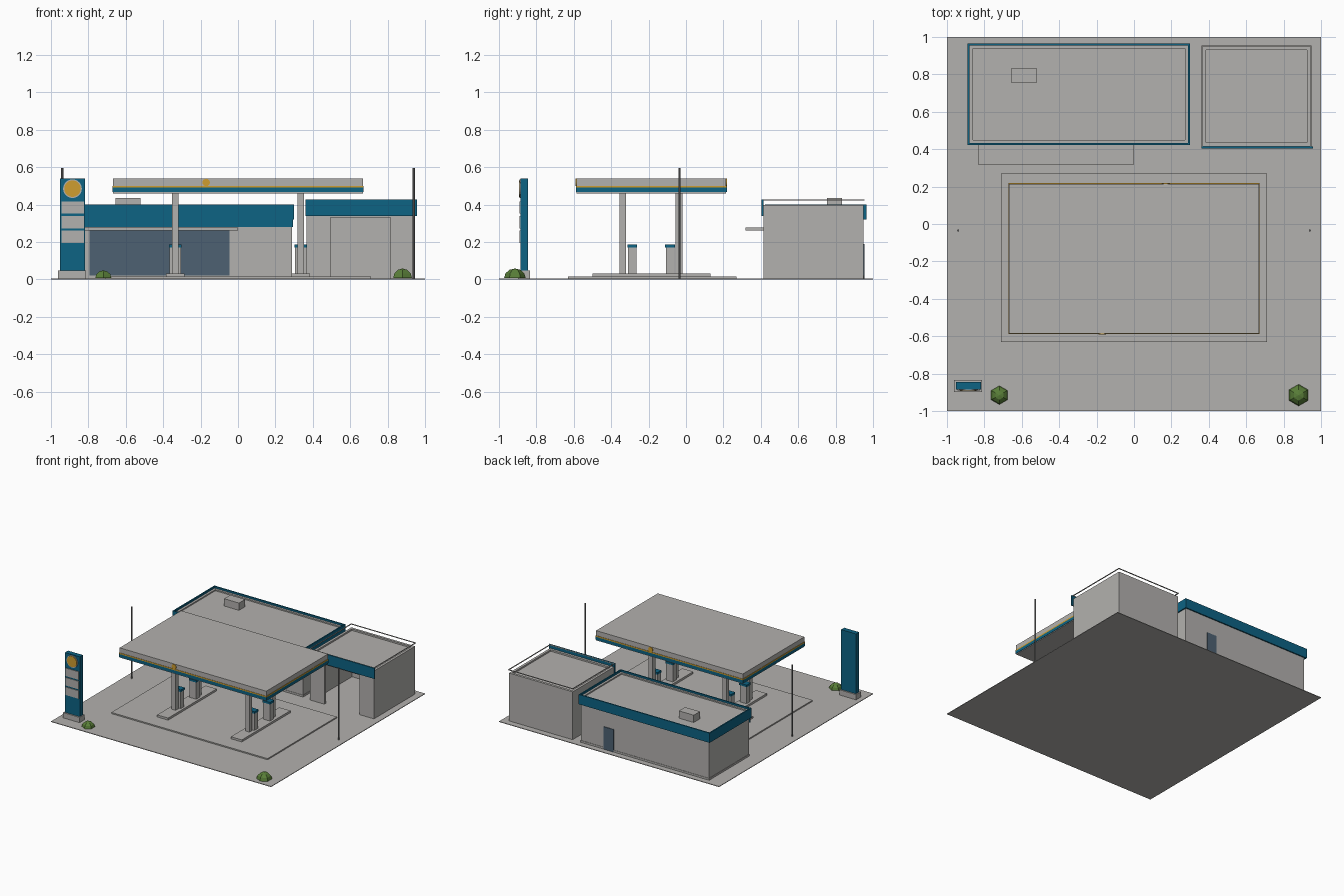
import bpy, bmesh, math
from mathutils import Vector

cube = bpy.data.objects.get("Cube")
if cube:
    bpy.data.objects.remove(cube, do_unlink=True)


def material(name, rgb):
    m = bpy.data.materials.new(name)
    m.use_nodes = True
    m.diffuse_color = (*rgb, 1)
    m.node_tree.nodes["Principled BSDF"].inputs["Base Color"].default_value = (*rgb, 1)
    return m


GREY = material("concrete grey", (0.45, 0.44, 0.425))
POLE = material("pole grey", (0.2, 0.2, 0.2))
BLUE = material("trim blue", (0.004, 0.125, 0.23))
GOLD = material("gold", (0.62, 0.34, 0.03))
GLASS = material("window glass", (0.075, 0.12, 0.17))
GREEN = material("leaf green", (0.1, 0.21, 0.04))


def finish(name, bm, mat):
    mesh = bpy.data.meshes.new(name)
    bm.to_mesh(mesh)
    bm.free()
    mesh.materials.append(mat)
    ob = bpy.data.objects.new(name, mesh)
    bpy.context.collection.objects.link(ob)
    return ob


def add_box(bm, x, y, z):
    """Add a box given its (low, high) range on each axis."""
    verts = bmesh.ops.create_cube(bm, size=1)["verts"]
    for v in verts:
        v.co = Vector([lo + (c + 0.5) * (hi - lo) for c, (lo, hi) in zip(v.co, (x, y, z))])


def box(name, mat, x, y, z):
    bm = bmesh.new()
    add_box(bm, x, y, z)
    return finish(name, bm, mat)


def ring(name, mat, x, y, z, t):
    """Rectangular frame of wall thickness t, inside the given ranges."""
    bm = bmesh.new()
    for side in ((y[0], y[0] + t), (y[1] - t, y[1])):
        add_box(bm, x, side, z)
    for side in ((x[0], x[0] + t), (x[1] - t, x[1])):
        add_box(bm, side, (y[0] + t, y[1] - t), z)
    return finish(name, bm, mat)


def cylinder(name, mat, loc, radius, depth, sides, facing_y=False):
    bm = bmesh.new()
    bmesh.ops.create_cone(bm, cap_ends=True, segments=sides, radius1=radius,
                          radius2=radius, depth=depth)
    ob = finish(name, bm, mat)
    ob.location = loc
    if facing_y:
        ob.rotation_euler.x = math.pi / 2
    return ob


def bush(name, x, y, radius, height):
    bm = bmesh.new()
    bmesh.ops.create_uvsphere(bm, u_segments=6, v_segments=6, radius=1)
    floor = [v for v in bm.verts if v.co.z < -0.1]
    bmesh.ops.delete(bm, geom=floor, context="VERTS")
    bmesh.ops.scale(bm, vec=(radius, radius, height), verts=bm.verts)
    ob = finish(name, bm, GREEN)
    ob.location = (x, y, 0.006)


# Ground and forecourt
box("ground", GREY, (-1, 1), (-1, 1), (0, 0.005))
box("forecourt_slab", GREY, (-0.71, 0.71), (-0.63, 0.27), (0.005, 0.015))

# Pump islands, columns and pumps
for side, sx in (("right", -0.335), ("left", 0.335)):
    box(f"{side}_island", GREY, (sx - 0.05, sx + 0.05), (-0.5, 0.13), (0.015, 0.032))
    for place, cy, py in (("front", -0.338, -0.287), ("back", -0.038, -0.085)):
        box(f"{side}_{place}_column", GREY, (sx - 0.018, sx + 0.018),
            (cy - 0.018, cy + 0.018), (0.03, 0.465))
        box(f"{side}_{place}_pump", GREY, (sx - 0.031, sx + 0.031),
            (py - 0.023, py + 0.023), (0.03, 0.17))
        box(f"{side}_{place}_pump_cap", BLUE, (sx - 0.034, sx + 0.034),
            (py - 0.026, py + 0.026), (0.17, 0.187))

# Canopy with blue band, gold stripe and round badges
cx, cy = (-0.667, 0.667), (-0.585, 0.215)
box("canopy", GREY, cx, cy, (0.46, 0.54))
wide = [(lo - 0.003, hi + 0.003) for lo, hi in (cx, cy)]
ring("canopy_band", BLUE, *wide, (0.466, 0.49), 0.004)
ring("canopy_stripe", GOLD, *wide, (0.49, 0.5), 0.004)
cylinder("canopy_front_badge", GOLD, (-0.17, cy[0] - 0.002, 0.518), 0.02, 0.006, 24, True)
cylinder("canopy_back_badge", GOLD, (0.17, cy[1] + 0.002, 0.518), 0.02, 0.006, 24, True)

# Shop
box("shop_walls", GREY, (-0.875, 0.29), (0.43, 0.95), (0.005, 0.375))
ring("shop_parapet", GREY, (-0.88, 0.29), (0.43, 0.955), (0.36, 0.385), 0.018)
ring("shop_fascia", BLUE, (-0.89, 0.3), (0.422, 0.965), (0.32, 0.4), 0.01)
box("shop_front_fascia", BLUE, (-0.883, 0.293), (0.422, 0.432), (0.28, 0.33))
box("shop_plinth", GREY, (-0.878, 0.293), (0.427, 0.953), (0.005, 0.02))
box("shop_window", GLASS, (-0.795, -0.045), (0.425, 0.432), (0.02, 0.265))
box("shop_back_door", GLASS, (-0.01, 0.08), (0.948, 0.955), (0.005, 0.19))
box("shop_awning", GREY, (-0.835, 0), (0.318, 0.43), (0.262, 0.276))
box("roof_unit", GREY, (-0.655, -0.52), (0.755, 0.835), (0.375, 0.435))

# Wash bay: hollow shell with an open doorway
bx, by, top = (0.365, 0.945), (0.415, 0.95), 0.385
door, t = (0.495, 0.815), 0.02
bm = bmesh.new()
add_box(bm, (bx[0], bx[0] + t), by, (0.005, top))
add_box(bm, (bx[1] - t, bx[1]), by, (0.005, top))
add_box(bm, (bx[0] + t, bx[1] - t), (by[1] - t, by[1]), (0.005, top))
add_box(bm, (bx[0] + t, door[0]), (by[0], by[0] + t), (0.005, top))
add_box(bm, (door[1], bx[1] - t), (by[0], by[0] + t), (0.005, top))
add_box(bm, door, (by[0], by[0] + t), (0.33, top))
add_box(bm, (bx[0] + t, bx[1] - t), (by[0] + t, by[1] - t), (0.365, top))
finish("wash_bay_walls", bm, GREY)
ring("wash_bay_parapet", GREY, bx, by, (top, 0.398), t)
box("wash_bay_fascia", BLUE, (0.36, 0.957), (0.404, 0.415), (0.34, 0.427))
ring("wash_bay_rail", GREY, (0.36, 0.95), (0.41, 0.955), (0.422, 0.427), 0.007)

# Price sign
box("sign_base", GREY, (-0.962, -0.812), (-0.897, -0.835), (0.005, 0.048))
box("sign_panel", BLUE, (-0.953, -0.818), (-0.886, -0.846), (0.048, 0.54))
for i in range(3):
    low = 0.195 + 0.078 * i
    box(f"sign_plate_{i + 1}", GREY, (-0.945, -0.824), (-0.891, -0.885), (low, low + 0.066))
cylinder("sign_disc_rim", GREY, (-0.885, -0.887, 0.485), 0.05, 0.006, 32, True)
cylinder("sign_disc", GOLD, (-0.885, -0.889, 0.485), 0.044, 0.008, 32, True)

# Light poles and bushes
for side, px in (("right", -0.94), ("left", 0.94)):
    cylinder(f"{side}_light_pole", POLE, (px, -0.035, 0.3), 0.006, 0.59, 8)
bush("right_bush", -0.72, -0.915, 0.05, 0.042)
bush("left_bush", 0.88, -0.915, 0.058, 0.052)
